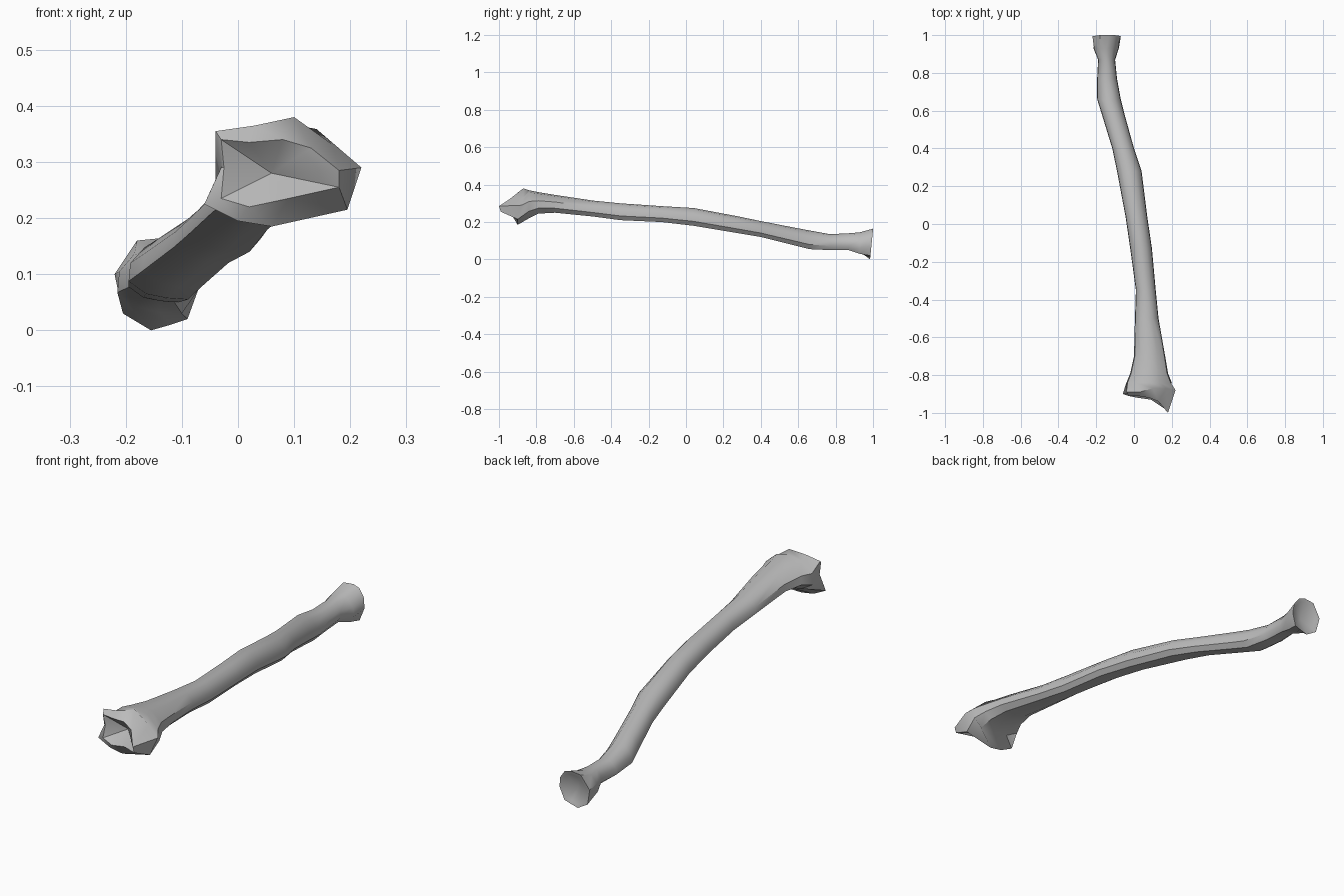
import bpy
import bmesh
import math
from mathutils import Vector

default_cube = bpy.data.objects.get("Cube")
if default_cube:
    bpy.data.objects.remove(default_cube, do_unlink=True)

CM = 0.01  # profiles below are written in hundredths of a unit

# Rounded section with a sharp crest at the lower left of the bone
SECTION = [(1, -.5), (.95, .2), (.5, .85), (0, 1), (-.55, .85),
           (-.95, .3), (-1, -.35), (-.5, -.8), (.1, -.95), (.7, -1)]

# Shaft stations: y, then x range, then z range
SHAFT = [
    (-84, -4, 20, 22, 37), (-79, -2, 18, 24.5, 36), (-70, 0, 16.5, 25, 34.5),
    (-50, 0.5, 13, 23, 31.5), (-35, 1, 11.5, 21, 30), (-13, -2, 9.5, 20, 28.5),
    (4, -4.5, 7, 18, 27.5), (28, -9, 4, 14, 23), (40, -11.5, 0, 12, 20.5),
    (58, -17, -5, 7.5, 17), (66, -19.5, -7, 5.5, 15.5), (77, -19.5, -9, 5, 13.5),
    (87, -19, -10, 5, 14), (93, -21.5, -8, 3, 14.5),
]

# Flared wrist end: outer rim, then the lip with its pointed process
WRIST_RIM = [(19.5, -90, 21.5), (22, -88, 29), (17, -87, 33), (10, -87, 38),
             (3, -89, 36.5), (-4, -89, 35.5), (-3, -90, 29), (-6, -90, 22.5),
             (0, -90, 19.5), (6, -90, 18.5)]
WRIST_LIP = [(18, -99, 25.5), (18, -100, 28.5), (13, -94, 32.5), (8, -92, 34),
             (2, -91, 33.5), (-3, -91, 34), (-2.5, -90, 29), (-3, -91, 23.5),
             (2, -92, 22), (9, -93, 23.5)]

# Elbow end: outline of the round head, as x and z
HEAD = [(-7, 7.5), (-7.5, 12), (-10, 15.5), (-13, 16.5), (-18, 16),
        (-22, 10), (-20.5, 3), (-15.5, 0), (-12, 1), (-9, 2)]


def shaft_ring(y, left, right, low, high):
    """Fit the section into one station's width and height."""
    mid_x, mid_z = (left + right) / 2, (low + high) / 2
    half_x, half_z = (right - left) / 2, (high - low) / 2
    return [(mid_x + u * half_x, y, mid_z + v * half_z) for u, v in SECTION]


def head_ring(scale, depth):
    """Outline of the head, shrunk about its centre and pushed inward."""
    mid_x = sum(x for x, z in HEAD) / len(HEAD)
    mid_z = sum(z for x, z in HEAD) / len(HEAD)
    return [(mid_x + (x - mid_x) * scale,
             98.4 + z / 10 - depth,
             mid_z + (z - mid_z) * scale) for x, z in HEAD]


def add_ring(bm, points):
    return [bm.verts.new(Vector(point) * CM) for point in points]


def bridge(bm, first, second):
    count = len(first)
    for i in range(count):
        j = (i + 1) % count
        bm.faces.new((first[i], first[j], second[j], second[i]))


def close_with_fan(bm, ring, centre):
    tip = bm.verts.new(Vector(centre) * CM)
    for i in range(len(ring)):
        bm.faces.new((ring[i], ring[(i + 1) % len(ring)], tip))


# Loft the whole bone from the wrist end to the elbow end
bm = bmesh.new()
outlines = [WRIST_LIP, WRIST_RIM]
outlines += [shaft_ring(*station) for station in SHAFT]
outlines += [head_ring(1, 0), head_ring(0.8, 0.5)]
rings = [add_ring(bm, outline) for outline in outlines]
for first, second in zip(rings, rings[1:]):
    bridge(bm, first, second)

# Hollow joint surfaces at both ends
close_with_fan(bm, rings[0], (6, -86, 28))
close_with_fan(bm, rings[-1], (-14, 96, 8))
bmesh.ops.recalc_face_normals(bm, faces=bm.faces)

mesh = bpy.data.meshes.new("forearm_bone")
bm.to_mesh(mesh)
bm.free()
bone = bpy.data.objects.new("forearm_bone", mesh)
bpy.context.collection.objects.link(bone)

# Single plain grey
grey = bpy.data.materials.new("bone_grey")
grey.use_nodes = True
colour = (0.5, 0.5, 0.5, 1)
grey.diffuse_color = colour
grey.node_tree.nodes["Principled BSDF"].inputs["Base Color"].default_value = colour
mesh.materials.append(grey)

# Smooth shaft, crisp crest and rims
bpy.ops.object.select_all(action="DESELECT")
bone.select_set(True)
bpy.context.view_layer.objects.active = bone
bpy.ops.object.shade_smooth_by_angle(angle=math.radians(40))
